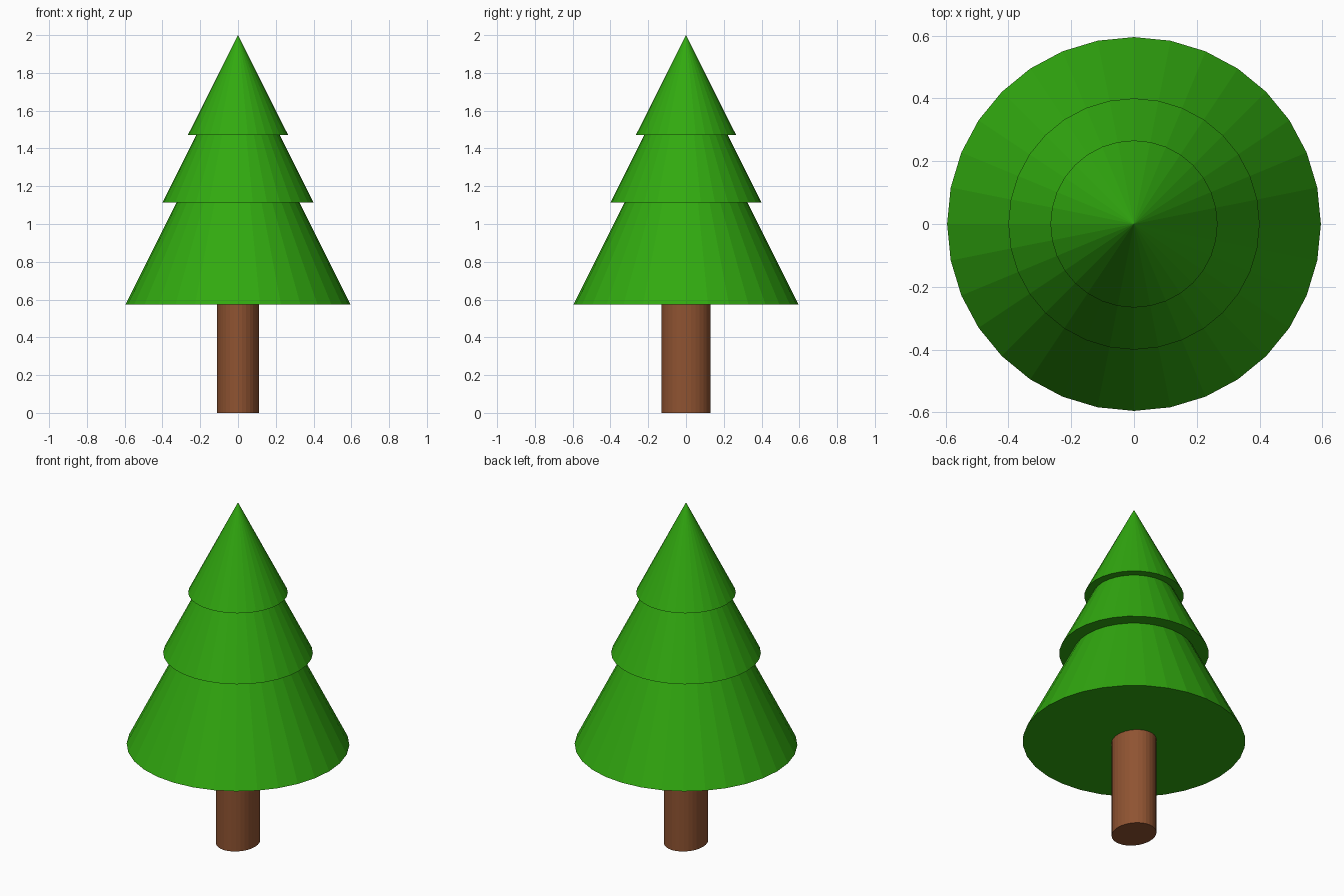
import bpy

if "Cube" in bpy.data.objects:
    bpy.data.objects.remove(bpy.data.objects["Cube"])


def material(name, color):
    mat = bpy.data.materials.new(name)
    mat.diffuse_color = color
    mat.use_nodes = True
    mat.node_tree.nodes["Principled BSDF"].inputs["Base Color"].default_value = mat.diffuse_color
    return mat


def cone(name, r_bottom, r_top, z0, z1, mat, scale=(1, 1, 1)):
    bpy.ops.mesh.primitive_cone_add(vertices=32, radius1=r_bottom, radius2=r_top,
                                    depth=z1 - z0, location=(0, 0, (z0 + z1) / 2))
    ob = bpy.context.object
    ob.name = name
    ob.scale = scale
    ob.data.materials.append(mat)
    return ob


green = material("foliage_green", (0.031, 0.40, 0.005, 1))
brown = material("bark_brown", (0.275, 0.087, 0.031, 1))

# Trunk: slightly oval column ending at the underside of the foliage
cone("trunk", 1, 1, 0, 0.58, brown, (0.112, 0.13, 1))

# Foliage tiers: (name, radius, base height, tip height)
for name, r, z0, z1 in [("lower_foliage", 0.595, 0.574, 1.765),
                        ("middle_foliage", 0.40, 1.114, 1.912),
                        ("upper_foliage", 0.266, 1.47, 2.0)]:
    cone(name, r, 0, z0, z1, green)
